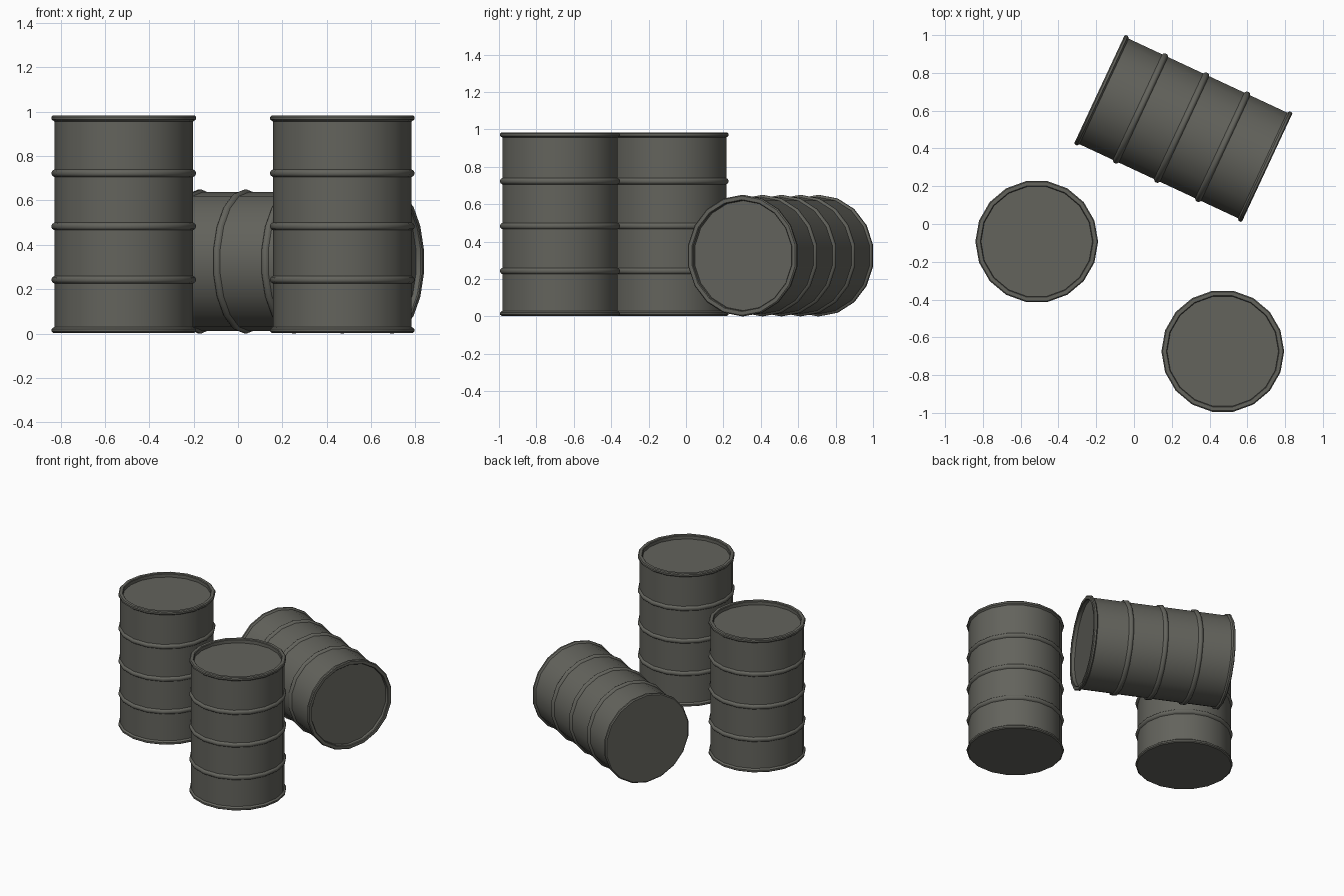
import bpy, bmesh, math
from mathutils import Matrix

if "Cube" in bpy.data.objects:
    bpy.data.objects.remove(bpy.data.objects["Cube"])

SIDES = 18
R, BODY, LID = 0.325, 0.313, 0.295   # rim, wall and lid radii
H, DEPTH = 0.98, 0.028               # height and lid recess

steel = bpy.data.materials.new("dark_grey_steel")
steel.diffuse_color = (0.125, 0.125, 0.108, 1)
steel.use_nodes = True
steel.node_tree.nodes["Principled BSDF"].inputs["Base Color"].default_value = steel.diffuse_color


def ring(z):
    """Rounded rolling hoop standing out from the wall."""
    return [(BODY, z - 0.017), (R - 0.003, z - 0.011), (R, z - 0.005),
            (R, z + 0.005), (R - 0.003, z + 0.011), (BODY, z + 0.017)]


# Profile from bottom centre up to the recessed lid
profile = [(R - 0.008, 0), (R, 0.006), (R, 0.018), (BODY, 0.027)]
for z in (0.24, 0.48, 0.72):
    profile += ring(z)
profile += [(BODY, H - 0.027), (R, H - 0.018), (R, H - 0.006), (R - 0.006, H),
            (LID + 0.004, H), (LID, H - 0.005), (LID, H - DEPTH)]


def barrel(name, matrix):
    bm = bmesh.new()
    loops = []
    for r, z in profile:
        loops.append([bm.verts.new((r * math.cos(2 * math.pi * i / SIDES),
                                    r * math.sin(2 * math.pi * i / SIDES), z))
                      for i in range(SIDES)])
    for a, b in zip(loops, loops[1:]):
        for i in range(SIDES):
            j = (i + 1) % SIDES
            bm.faces.new((a[i], a[j], b[j], b[i]))
    bm.faces.new(loops[0][::-1])   # base
    bm.faces.new(loops[-1])        # lid
    mesh = bpy.data.meshes.new(name)
    bm.to_mesh(mesh)
    bm.free()
    mesh.materials.append(steel)
    obj = bpy.data.objects.new(name, mesh)
    obj.matrix_world = matrix
    bpy.context.collection.objects.link(obj)
    bpy.ops.object.select_all(action='DESELECT')
    obj.select_set(True)
    bpy.context.view_layer.objects.active = obj
    bpy.ops.object.shade_smooth_by_angle(angle=math.radians(30))


# Two upright barrels
barrel("left_barrel", Matrix.Translation((-0.515, -0.093, 0.003)))
barrel("front_barrel", Matrix.Translation((0.47, -0.674, 0.003)))

# Barrel lying on its side, lid towards the right
barrel("lying_barrel", Matrix.Translation((0.261, 0.506, R))
       @ Matrix.Rotation(math.radians(-25), 4, 'Z')
       @ Matrix.Rotation(math.radians(90), 4, 'Y')
       @ Matrix.Translation((0, 0, -H / 2)))
